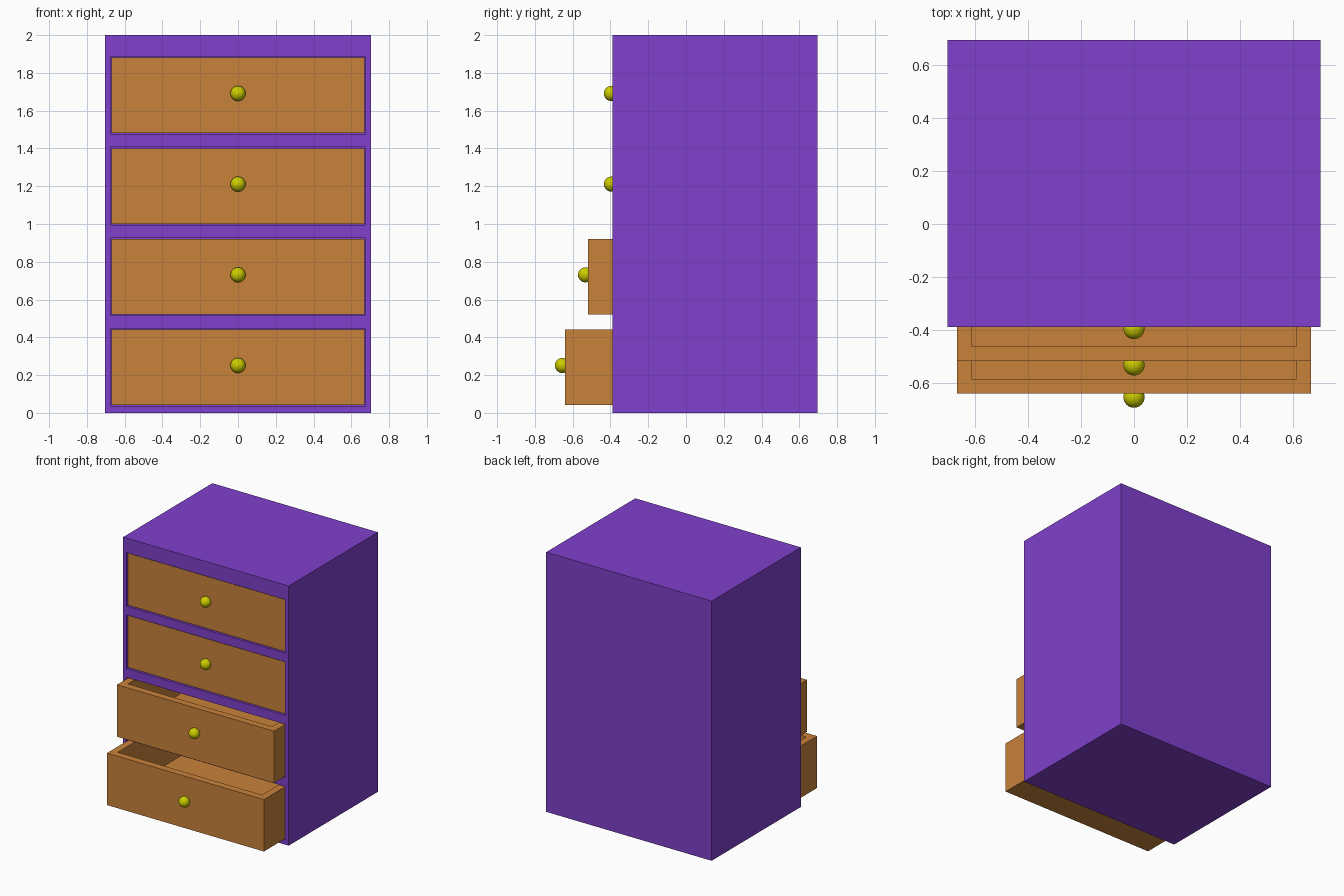
import bpy
import bmesh
from mathutils import Vector

cube = bpy.data.objects.get("Cube")
if cube:
    bpy.data.objects.remove(cube, do_unlink=True)


def material(name, rgb):
    mat = bpy.data.materials.new(name)
    mat.use_nodes = True
    mat.diffuse_color = (*rgb, 1)
    mat.node_tree.nodes["Principled BSDF"].inputs["Base Color"].default_value = (*rgb, 1)
    return mat


purple = material("purple paint", (0.214, 0.051, 0.604))
wood = material("orange wood", (0.578, 0.223, 0.042))
gold = material("yellow knob", (0.604, 0.604, 0.0))


def add_box(bm, low, high):
    low, high = Vector(low), Vector(high)
    made = bmesh.ops.create_cube(bm, size=1)
    bmesh.ops.scale(bm, vec=high - low, verts=made["verts"])
    bmesh.ops.translate(bm, vec=(low + high) / 2, verts=made["verts"])
    return made["verts"]


def make_object(name, bm, mat):
    mesh = bpy.data.meshes.new(name)
    bm.to_mesh(mesh)
    bm.free()
    mesh.materials.append(mat)
    obj = bpy.data.objects.new(name, mesh)
    bpy.context.collection.objects.link(obj)
    return obj


# Main sizes
HALF_W, FRONT, BACK, HEIGHT = 0.705, -0.39, 0.695, 2.0
DRAWER_W, DRAWER_H, DRAWER_D = 0.669, 0.40, 1.0
WALL, FLOOR, GAP, KNOB_R = 0.055, 0.08, 0.006, 0.04
BOTTOM, PITCH = 0.041, 0.48
DRAWER_FRONTS = [-0.64, -0.518, -0.381, -0.381]   # from bottom to top

# Cabinet body with four pockets cut into its front
body = bmesh.new()
add_box(body, (-HALF_W, FRONT, 0), (HALF_W, BACK, HEIGHT))
cabinet = make_object("cabinet_body", body, purple)

pockets = bmesh.new()
for i in range(4):
    z = BOTTOM + PITCH * i
    add_box(pockets, (-DRAWER_W - GAP, FRONT - 0.1, z - GAP),
            (DRAWER_W + GAP, BACK - WALL, z + DRAWER_H + GAP))
cutter = make_object("pocket_cutter", pockets, purple)
cutter.hide_render = True

cut = cabinet.modifiers.new("pockets", "BOOLEAN")
cut.operation = "DIFFERENCE"
cut.solver = "EXACT"
cut.object = cutter
bpy.context.view_layer.objects.active = cabinet
bpy.ops.object.modifier_apply(modifier=cut.name)
bpy.data.objects.remove(cutter, do_unlink=True)

for i, front in enumerate(DRAWER_FRONTS):
    z = BOTTOM + PITCH * i

    # Open drawer tray: inset the top face and push it down
    tray = bmesh.new()
    add_box(tray, (-DRAWER_W, front, z), (DRAWER_W, front + DRAWER_D, z + DRAWER_H))
    tray.normal_update()
    top = max(tray.faces, key=lambda f: f.calc_center_median().z)
    bmesh.ops.inset_region(tray, faces=[top], thickness=WALL, use_even_offset=True)
    inner = bmesh.ops.extrude_discrete_faces(tray, faces=[top])["faces"]
    bmesh.ops.translate(tray, vec=(0, 0, FLOOR - DRAWER_H), verts=inner[0].verts)
    make_object(f"drawer_{i + 1}", tray, wood)

    # Round knob
    ball = bmesh.new()
    bmesh.ops.create_uvsphere(ball, u_segments=32, v_segments=16, radius=KNOB_R)
    for face in ball.faces:
        face.smooth = True
    knob = make_object(f"knob_{i + 1}", ball, gold)
    knob.location = (0, front - 0.014, z + DRAWER_H / 2 + 0.01)
